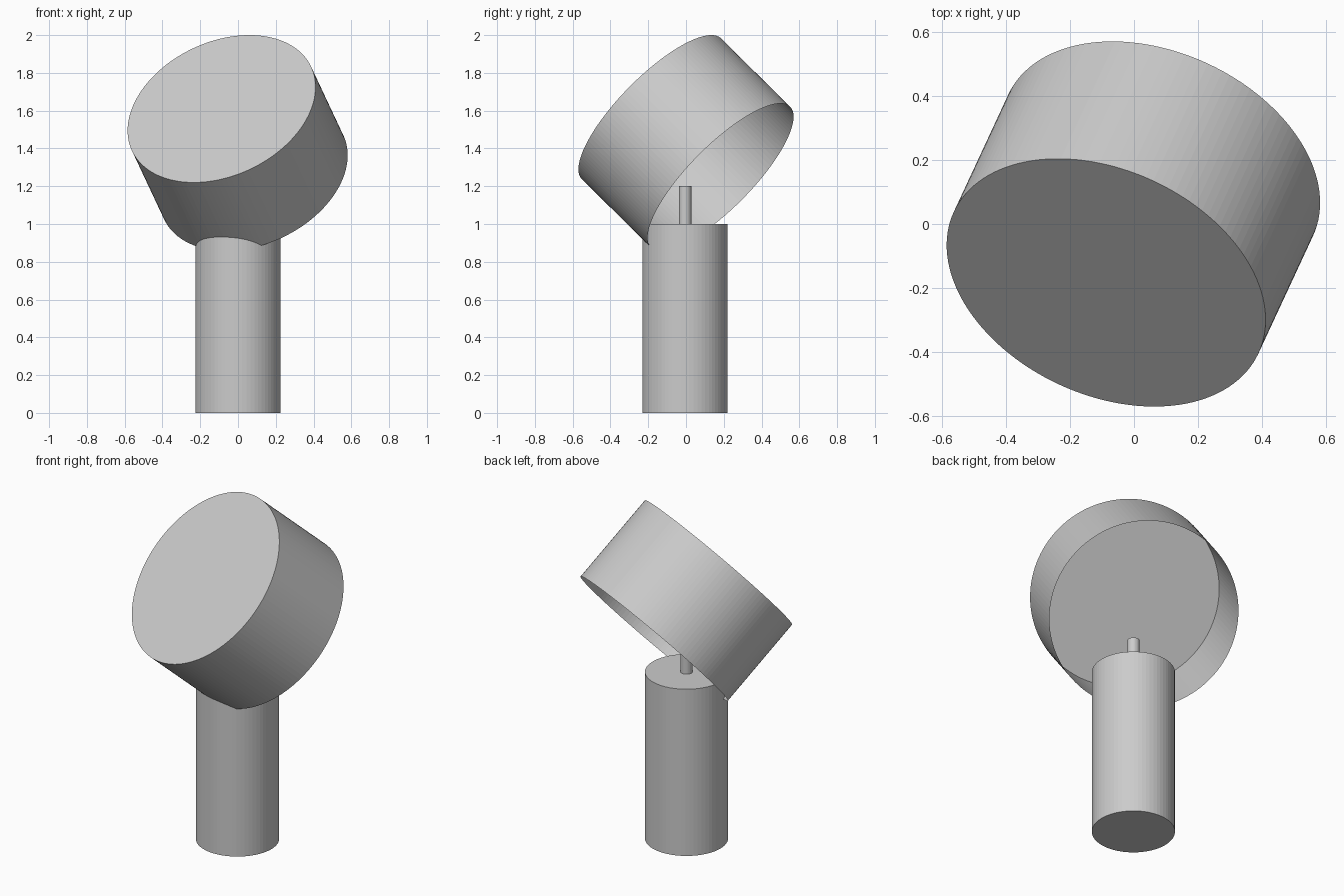
import bpy
import bmesh
from mathutils import Vector, Matrix

cube = bpy.data.objects.get("Cube")
if cube:
    bpy.data.objects.remove(cube, do_unlink=True)

grey = bpy.data.materials.new("plain grey")
grey.use_nodes = True
grey.diffuse_color = (0.6, 0.6, 0.6, 1)
grey.node_tree.nodes["Principled BSDF"].inputs["Base Color"].default_value = (0.6, 0.6, 0.6, 1)


def cylinder(name, start, end, radius, sides, open_start=False):
    """Cylinder between two points, optionally without its first cap."""
    start, end = Vector(start), Vector(end)
    axis = end - start
    turn = axis.to_track_quat("Z", "Y").to_matrix().to_4x4()
    bm = bmesh.new()
    bmesh.ops.create_cone(bm, cap_ends=True, segments=sides, radius1=radius,
                          radius2=radius, depth=axis.length)
    if open_start:
        caps = [f for f in bm.faces if f.normal.z < -0.9]
        bmesh.ops.delete(bm, geom=caps, context="FACES_ONLY")
    bm.transform(Matrix.Translation((start + end) / 2) @ turn)
    mesh = bpy.data.meshes.new(name)
    bm.to_mesh(mesh)
    bm.free()
    mesh.materials.append(grey)
    obj = bpy.data.objects.new(name, mesh)
    bpy.context.collection.objects.link(obj)
    return obj


# Upright post with a thin pin on top
cylinder("post", (0, -0.005, 0), (0, -0.005, 1.0), 0.226, 64)
cylinder("pin", (0, -0.005, 1.0), (0, -0.005, 1.2), 0.033, 32)

# Tilted hollow cup, open towards the lower back
cylinder("tilted_cup", (0.083, 0.183, 1.248), (-0.087, -0.183, 1.61), 0.524, 128,
         open_start=True)
